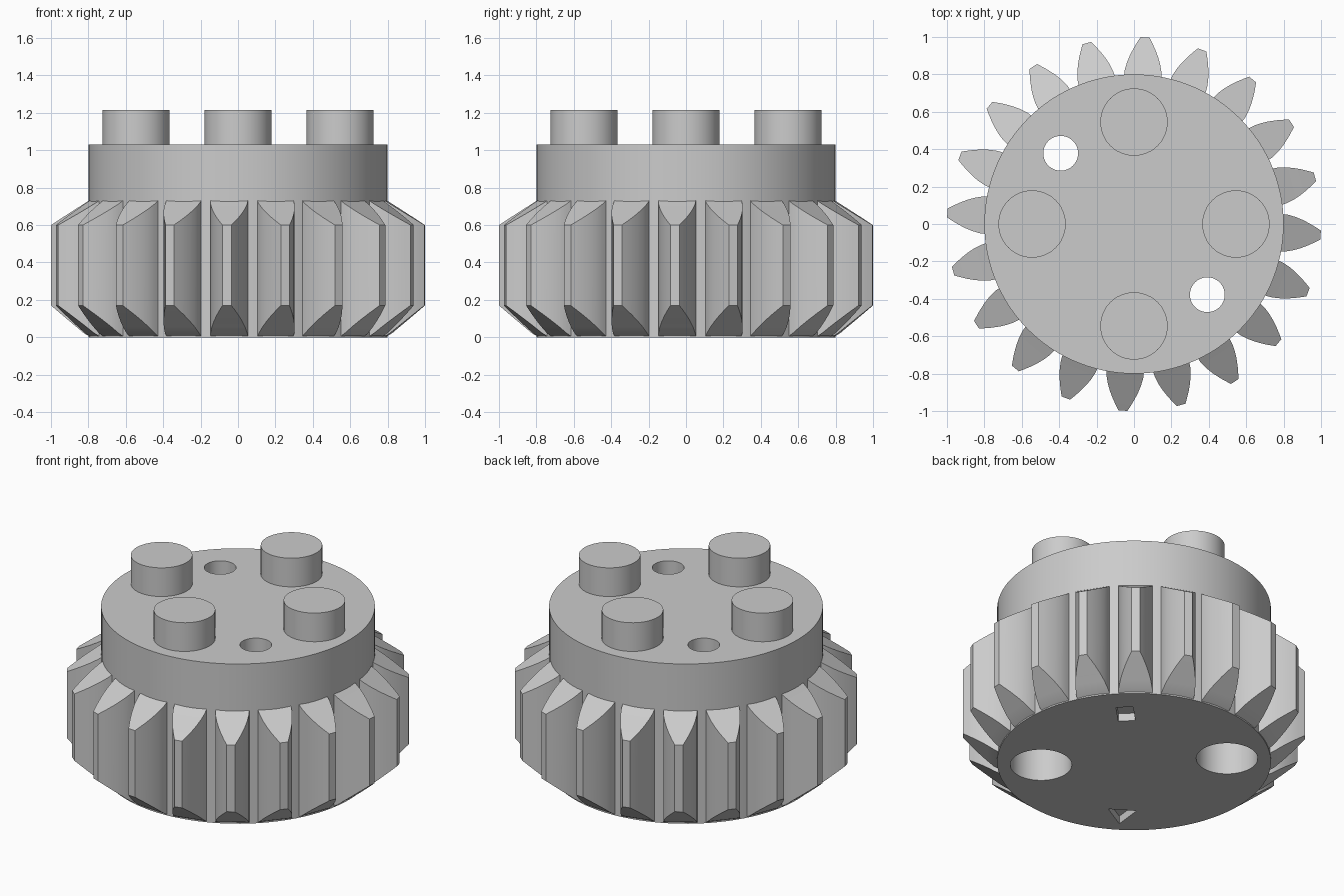
import bpy, bmesh, math
from mathutils import Matrix, Vector

cube = bpy.data.objects.get("Cube")
if cube:
    bpy.data.objects.remove(cube, do_unlink=True)

grey = bpy.data.materials.new("plain_grey")
grey.use_nodes = True
grey.diffuse_color = (0.6, 0.6, 0.6, 1)
grey.node_tree.nodes["Principled BSDF"].inputs["Base Color"].default_value = (0.6, 0.6, 0.6, 1)

TEETH = 20
BODY_R, TIP_R, BODY_TOP = 0.8, 1.0, 1.03


def finish(obj):
    """Smooth curved sides while keeping the edges crisp."""
    obj.data.shade_smooth()
    obj.data.set_sharp_from_angle(angle=math.radians(30))


def make_object(name, bm):
    bmesh.ops.recalc_face_normals(bm, faces=bm.faces)
    mesh = bpy.data.meshes.new(name)
    bm.to_mesh(mesh)
    bm.free()
    mesh.materials.append(grey)
    obj = bpy.data.objects.new(name, mesh)
    bpy.context.collection.objects.link(obj)
    finish(obj)
    return obj


def prism(name, outline, z0, z1):
    """Extrude an outline of (x, y) points from z0 to z1."""
    bm = bmesh.new()
    face = bm.faces.new([bm.verts.new((x, y, z0)) for x, y in outline])
    new = bmesh.ops.extrude_face_region(bm, geom=[face])["geom"]
    bmesh.ops.translate(bm, vec=(0, 0, z1 - z0),
                        verts=[v for v in new if isinstance(v, bmesh.types.BMVert)])
    return make_object(name, bm)


def circle(x, y, r, n=48):
    return [(x + r * math.cos(i * math.tau / n), y + r * math.sin(i * math.tau / n))
            for i in range(n)]


# Round body
body = prism("body", circle(0, 0, BODY_R, 120), 0, BODY_TOP)

# Cutters: stepped through holes, plus two shallow keyed recesses underneath
cutters = []
for s in (-1, 1):
    x, y = s * 0.392, -s * 0.378
    cutters.append(prism("hole_cutter", circle(x, y, 0.093), -0.1, 1.2))
    cutters.append(prism("socket_cutter", circle(x, y, 0.18), -0.1, 0.3))
turn = Matrix.Rotation(math.radians(45), 2)
rect = [turn @ Vector((0.56 + a * 0.08, b * 0.05))
        for a, b in ((-1, -1), (1, -1), (1, 1), (-1, 1))]
cutters.append(prism("square_cutter", rect, -0.1, 0.05))
triangle = [(-0.24, -0.52), (-0.38, -0.43), (-0.40, -0.61)]
cutters.append(prism("triangle_cutter", triangle, -0.1, 0.05))

for c in cutters:
    mod = body.modifiers.new("cut", "BOOLEAN")
    mod.operation, mod.solver, mod.object = "DIFFERENCE", "EXACT", c
depsgraph = bpy.context.evaluated_depsgraph_get()
cut_mesh = bpy.data.meshes.new_from_object(body.evaluated_get(depsgraph))
body.modifiers.clear()
body.data = cut_mesh
finish(body)
for c in cutters:
    bpy.data.objects.remove(c, do_unlink=True)

# Four studs on top
for i, name in enumerate(("left_stud", "back_stud", "right_stud", "front_stud")):
    a = i * math.pi / 2
    prism(name, circle(0.545 * math.cos(a), 0.545 * math.sin(a), 0.18),
          BODY_TOP - 0.02, 1.215)

# Ring of teeth: leaf-shaped section, with conical chamfers above and below
section = [(0.785, 0.1), (0.82, 0.098), (0.86, 0.089), (0.9, 0.075),
           (0.94, 0.057), (0.97, 0.041), (0.9995, 0.024)]


def tooth(bm, angle):
    spin = Matrix.Rotation(angle, 3, "Z")
    rows = []
    for r, w in section:
        t = (math.hypot(r, w) - BODY_R) / (TIP_R - BODY_R)
        low, high = max(0.17 * t, 0.001), 0.73 - 0.13 * t
        rows.append([bm.verts.new(spin @ Vector(p)) for p in
                     ((r, -w, low), (r, w, low), (r, w, high), (r, -w, high))])
    for a, b in zip(rows, rows[1:]):
        for k in range(4):
            n = (k + 1) % 4
            bm.faces.new((a[k], a[n], b[n], b[k]))
    bm.faces.new(rows[0])
    bm.faces.new(rows[-1])


bm = bmesh.new()
for i in range(TEETH):
    tooth(bm, math.radians(-3.4) + i * math.tau / TEETH)
make_object("gear_teeth", bm)
